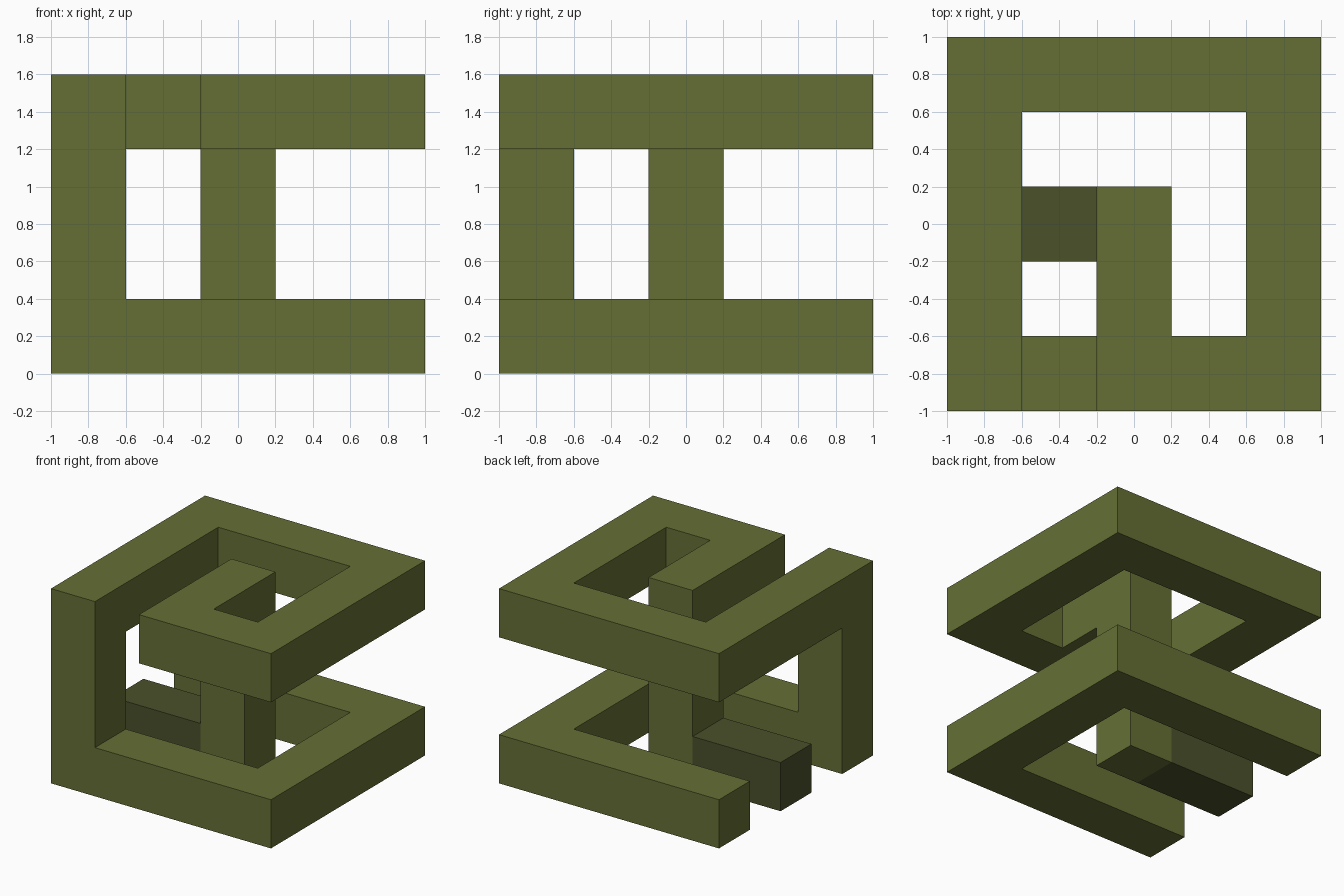
import bpy
import bmesh
from mathutils import Vector

cube = bpy.data.objects.get("Cube")
if cube:
    bpy.data.objects.remove(cube, do_unlink=True)

HALF = 0.2            # half the bar thickness
LOW, HIGH = 0.2, 1.4  # centre heights of the two levels
OUT = 0.8             # centre line of the outer bars


def make_material(name, color):
    mat = bpy.data.materials.new(name)
    mat.use_nodes = True
    mat.diffuse_color = color
    mat.node_tree.nodes["Principled BSDF"].inputs["Base Color"].default_value = color
    return mat


def sweep_bar(name, path, mat):
    """Sweep a square section along a path with mitred corners."""
    pts = [Vector(p) for p in path]
    dirs = [(b - a).normalized() for a, b in zip(pts, pts[1:])]
    u = Vector((0, 0, 1)) if abs(dirs[0].z) < 0.5 else Vector((1, 0, 0))
    v = dirs[0].cross(u)
    section = [pts[0] + HALF * (s * u + t * v)
               for s, t in ((-1, -1), (1, -1), (1, 1), (-1, 1))]

    bm = bmesh.new()
    rings = [[bm.verts.new(c) for c in section]]
    for i, d in enumerate(dirs):
        end = pts[i + 1]
        normal = d + dirs[i + 1] if i + 1 < len(dirs) else d
        # slide each corner along the bar until it meets the mitre plane
        section = [c + d * ((end - c).dot(normal) / d.dot(normal)) for c in section]
        rings.append([bm.verts.new(c) for c in section])
    for a, b in zip(rings, rings[1:]):
        for k in range(4):
            n = (k + 1) % 4
            bm.faces.new((a[k], a[n], b[n], b[k]))
    bm.faces.new(rings[0])
    bm.faces.new(rings[-1])
    bmesh.ops.recalc_face_normals(bm, faces=bm.faces)
    # merge coplanar faces at the corners
    bmesh.ops.dissolve_limit(bm, angle_limit=0.01, verts=bm.verts, edges=bm.edges)

    mesh = bpy.data.meshes.new(name)
    bm.to_mesh(mesh)
    bm.free()
    mesh.materials.append(mat)
    obj = bpy.data.objects.new(name, mesh)
    bpy.context.collection.objects.link(obj)
    return obj


olive = make_material("olive green", (0.130, 0.159, 0.036, 1))
dark_olive = make_material("dark olive", (0.070, 0.082, 0.024, 1))

# One continuous bar: lower loop, front post, upper loop, inner arm, centre post
sweep_bar("coiled_bar", [
    (-1, OUT, LOW), (OUT, OUT, LOW), (OUT, -OUT, LOW), (-OUT, -OUT, LOW),
    (-OUT, -OUT, HIGH), (-OUT, OUT, HIGH), (OUT, OUT, HIGH), (OUT, -OUT, HIGH),
    (0, -OUT, HIGH), (0, 0, HIGH), (0, 0, 0),
], olive)

# Darker end piece running from the centre post to the side
sweep_bar("end_piece", [(-HALF, 0, LOW), (-1, 0, LOW)], dark_olive)
